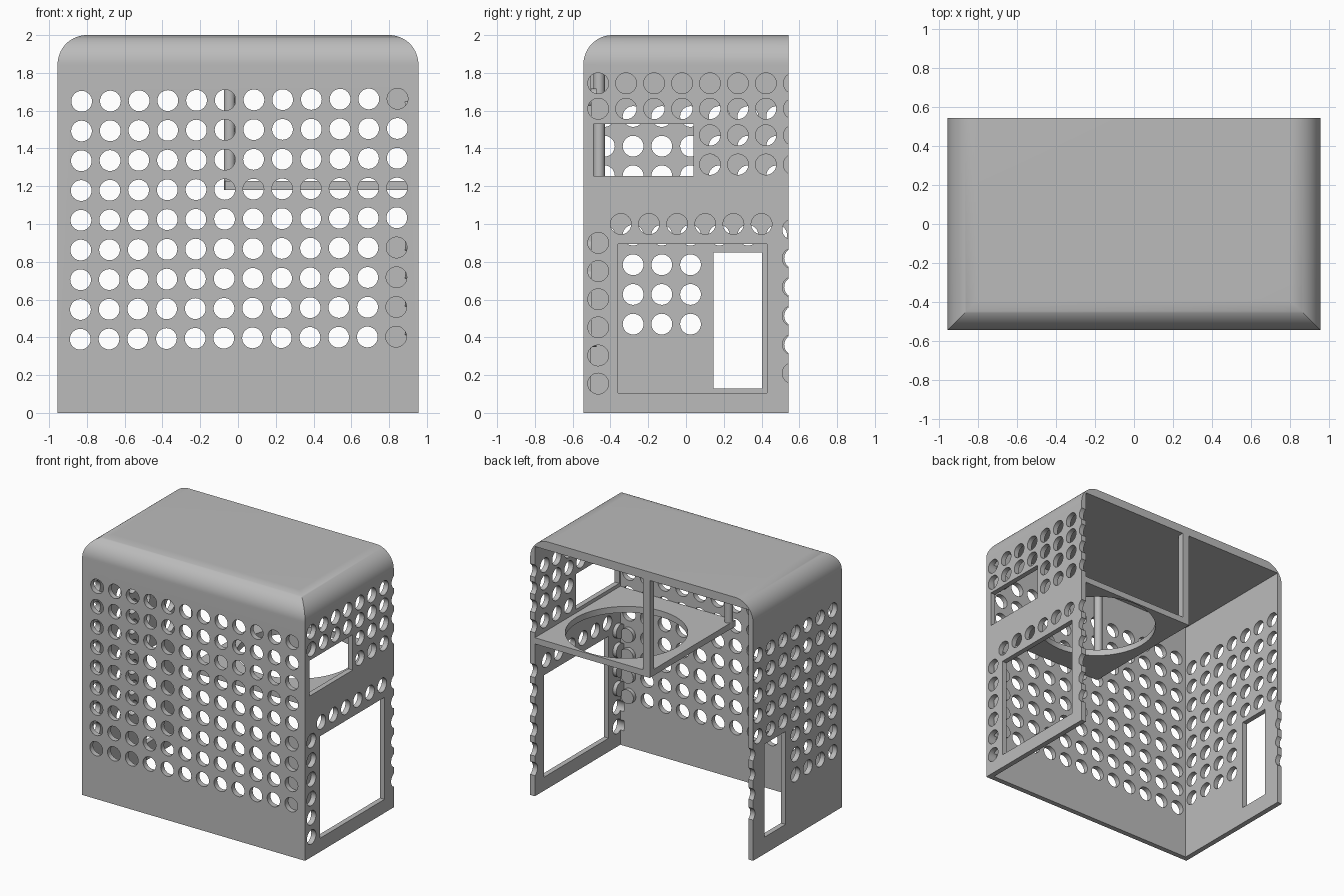
import bpy
import bmesh
from math import pi
from mathutils import Matrix, Vector

if "Cube" in bpy.data.objects:
    bpy.data.objects.remove(bpy.data.objects["Cube"])

W, D, H = 0.955, 0.543, 2.0      # half width, half depth, height
WALL, ROOF, ROUND = 0.04, 0.065, 0.155
HOLE = 0.055

grey = bpy.data.materials.new("plain_grey")
grey.use_nodes = True
colour = (0.5, 0.5, 0.5, 1)
grey.diffuse_color = colour
grey.node_tree.nodes["Principled BSDF"].inputs["Base Color"].default_value = colour


def finish(name, bm):
    bmesh.ops.recalc_face_normals(bm, faces=bm.faces)
    mesh = bpy.data.meshes.new(name)
    bm.to_mesh(mesh)
    bm.free()
    obj = bpy.data.objects.new(name, mesh)
    bpy.context.collection.objects.link(obj)
    mesh.materials.append(grey)
    return obj


def add_box(bm, x, y, z):
    centre = Vector([(a + b) / 2 for a, b in (x, y, z)])
    size = [b - a for a, b in (x, y, z)]
    matrix = Matrix.Translation(centre) @ Matrix.Diagonal((*size, 1))
    return bmesh.ops.create_cube(bm, size=1, matrix=matrix)["verts"]


def add_rod(bm, centre, radius, length, axis="Z", sides=32):
    turn = {"X": Matrix.Rotation(pi / 2, 4, "Y"),
            "Y": Matrix.Rotation(pi / 2, 4, "X"),
            "Z": Matrix.Identity(4)}[axis]
    bmesh.ops.create_cone(bm, cap_ends=True, segments=sides, radius1=radius,
                          radius2=radius, depth=length,
                          matrix=Matrix.Translation(centre) @ turn)


def cut(obj, bm):
    """Subtract the closed solids in bm from obj, then discard them."""
    cutter = finish("cutter", bm)
    cutter.hide_render = True
    mod = obj.modifiers.new("cut", "BOOLEAN")
    mod.operation = "DIFFERENCE"
    mod.solver = "EXACT"
    mod.object = cutter
    graph = bpy.context.evaluated_depsgraph_get()
    mesh = bpy.data.meshes.new_from_object(obj.evaluated_get(graph))
    obj.modifiers.clear()
    obj.data = mesh
    bpy.data.objects.remove(cutter)


def smooth(obj):
    bpy.ops.object.select_all(action="DESELECT")
    obj.select_set(True)
    bpy.context.view_layer.objects.active = obj
    bpy.ops.object.shade_smooth_by_angle(angle=pi / 6)


# Housing: block with three rounded top edges
bm = bmesh.new()
add_box(bm, (-W, W), (-D, D), (0, H))
top_edges = [e for e in bm.edges
             if all(v.co.z > H - 0.01 for v in e.verts)
             and not all(v.co.y > 0 for v in e.verts)]
bmesh.ops.bevel(bm, geom=top_edges, offset=ROUND, segments=24, profile=0.5,
                affect="EDGES")
housing = finish("housing", bm)

# Hollow interior, open at back and bottom
bm = bmesh.new()
add_box(bm, (-W + WALL, W - WALL), (-D + WALL, D + 0.2), (-0.2, H - ROOF))
cut(housing, bm)

# Front grille, very slightly skewed
bm = bmesh.new()
for col in range(12):
    for row in range(9):
        x = -0.835 + 0.152 * col
        z = 0.39 + 0.1575 * row
        add_rod(bm, (x + 0.006 * (z - 0.4), -D, z + 0.008 * (x + 0.8)),
                HOLE, 0.14, "Y")

# Left (+x) wall: vent rows, vent column, window and door
left_columns = [-0.465 + 0.148 * i for i in range(8)]
vents = [(y, z) for z in (1.745, 1.61) for y in left_columns]
vents += [(y, z) for z in (1.47, 1.315) for y in left_columns[4:]]
vents += [(-0.345 + 0.149 * i, 1.0) for i in range(6)]
vents += [(-0.465, 0.155 + 0.149 * i) for i in range(6)]
vents += [(0.565, 0.21 + 0.152 * i) for i in range(6)]
for y, z in vents:
    add_rod(bm, (W, y, z), HOLE, 0.14, "X")
add_box(bm, (W - 0.07, W + 0.07), (-0.49, 0.04), (1.255, 1.53))
add_box(bm, (W - 0.07, W + 0.07), (-0.36, 0.43), (0.105, 0.895))

# Right (-x) wall: vent grid with a narrow opening, notched back edge
for col in range(7):
    for row in range(8):
        if col < 4 or row > 2:
            add_rod(bm, (-W, -0.432 + 0.152 * col, 0.47 + 0.157 * row),
                    HOLE, 0.14, "X")
for row in range(4):
    add_rod(bm, (-W, 0.575, 0.36 + 0.153 * row), HOLE, 0.14, "X")
add_box(bm, (-W - 0.07, -W + 0.07), (0.145, 0.402), (0.13, 0.85))
cut(housing, bm)
smooth(housing)

# Shelf with a large round opening
bm = bmesh.new()
add_box(bm, (-0.07, W - WALL), (-D + WALL, D), (1.18, 1.228))
shelf = finish("shelf", bm)
bm = bmesh.new()
add_rod(bm, (0.44, 0.1, 1.2), 0.43, 0.3, sides=96)
cut(shelf, bm)
smooth(shelf)

# Hangers between shelf and roof
bm = bmesh.new()
add_box(bm, (-0.07, -0.01), (D - 0.05, D), (1.18, H - ROOF))
finish("back_hanger", bm)
bm = bmesh.new()
add_rod(bm, (-0.045, -0.46, 1.57), 0.03, 0.78)
smooth(finish("front_hanger", bm))
